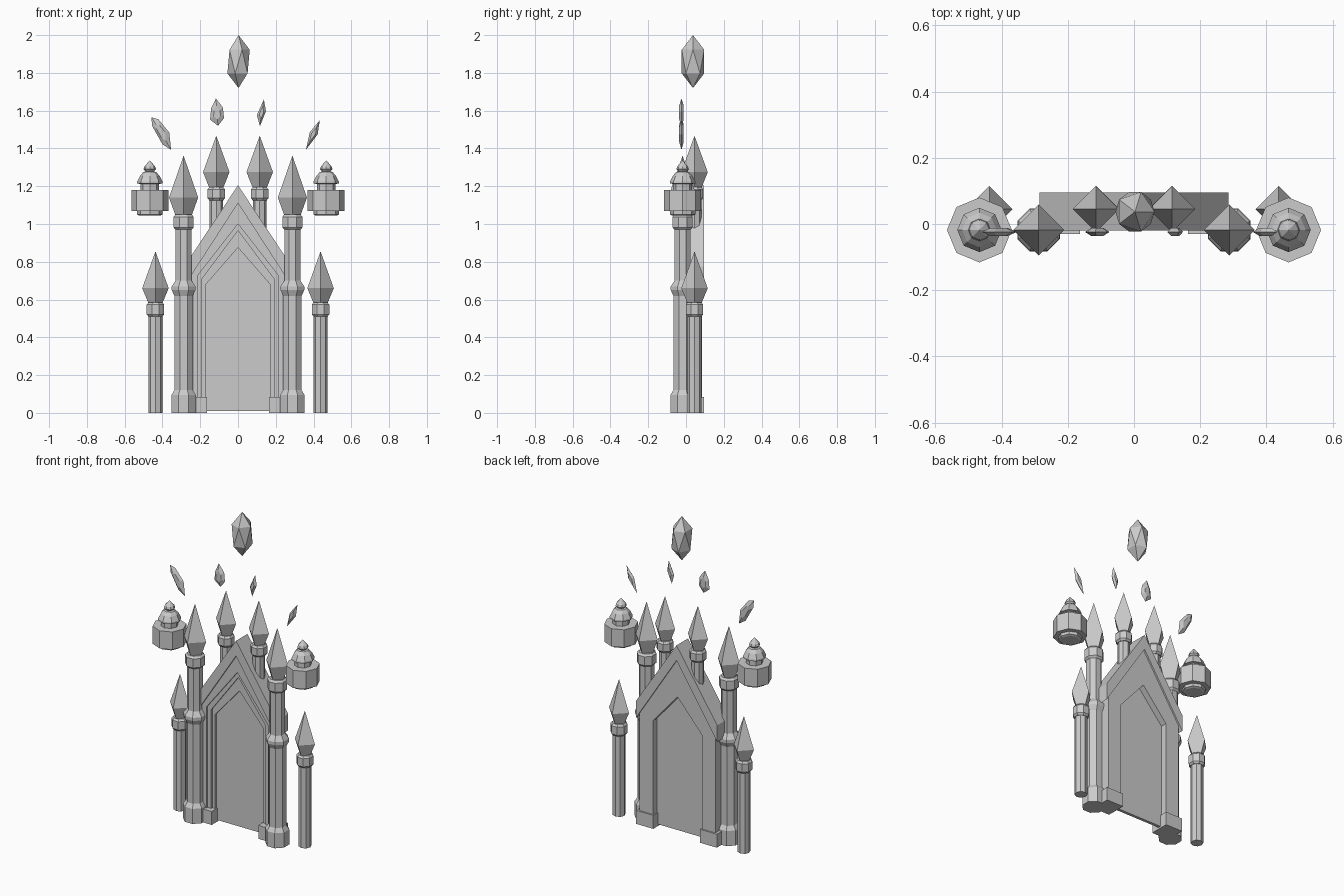
import bpy, bmesh
from math import sin, cos, pi
from mathutils import Vector

if "Cube" in bpy.data.objects:
    bpy.data.objects.remove(bpy.data.objects["Cube"])


def finish(bm, name):
    bmesh.ops.recalc_face_normals(bm, faces=bm.faces)
    me = bpy.data.meshes.new(name)
    bm.to_mesh(me)
    bm.free()
    ob = bpy.data.objects.new(name, me)
    bpy.context.collection.objects.link(ob)
    return ob


def lathe(name, x, y, profile, sides=8, phase=0.0):
    """Faceted turned solid from (radius, z) points."""
    bm = bmesh.new()
    rings = []
    for r, z in profile:
        if r == 0:
            rings.append([bm.verts.new((x, y, z))])
        else:
            rings.append([bm.verts.new((x + r * cos(phase + 2 * pi * i / sides),
                                        y + r * sin(phase + 2 * pi * i / sides), z))
                          for i in range(sides)])
    for a, b in zip(rings, rings[1:]):
        for i in range(sides):
            j = (i + 1) % sides
            if len(b) == 1:
                bm.faces.new((a[i], a[j], b[0]))
            elif len(a) == 1:
                bm.faces.new((a[0], b[j], b[i]))
            else:
                bm.faces.new((a[i], a[j], b[j], b[i]))
    for ring in (rings[0], rings[-1]):
        if len(ring) > 1:
            bm.faces.new(ring)
    return finish(bm, name)


def extrude(name, outline, y0, y1):
    """Solid from an (x, z) outline between two depths."""
    bm = bmesh.new()
    f = bm.faces.new([bm.verts.new((x, y0, z)) for x, z in outline])
    geo = bmesh.ops.extrude_face_region(bm, geom=[f])["geom"]
    vs = [v for v in geo if isinstance(v, bmesh.types.BMVert)]
    bmesh.ops.translate(bm, verts=vs, vec=(0, y1 - y0, 0))
    return finish(bm, name)


def arch(w, shoulder, apex, z0=0.0):
    return [(-w, z0), (-w, shoulder), (0, apex), (w, shoulder), (w, z0)]


# gable roof, stepped arch frames and door panel
extrude("gable_roof", [(-.285, .775), (0, 1.205), (.285, .775),
                       (.285, .67), (0, 1.11), (-.285, .67)], -.02, .095)
steps = [((.265, .715, 1.12), (.215, .725, 1.0), -.008, .085),
         ((.22, .73, 1.01), (.19, .71, .965), .003, .085),
         ((.195, .715, .97), (.17, .68, .875), .014, .085)]
for i, (outer, inner, y0, y1) in enumerate(steps):
    extrude(f"arch_frame_{i + 1}", arch(*outer) + arch(*inner)[::-1], y0, y1)
extrude("door_panel", arch(.175, .685, .882, .01), .026, .045)

# profiles shared by the pillars
F = pi / 8
column = [(.070, 0), (.070, .095), (.053, .12), (.053, .62), (.068, .65),
          (.068, .67), (.046, .70), (.046, .98)]


def finial(name, x, y, z, r, base, wide, top, collar_r):
    """Octagonal collar with a four-sided spearhead on top."""
    lathe(name + "_collar", x, y, [(collar_r * .8, z), (collar_r, z + .012),
                                   (collar_r, base - .012), (collar_r * .8, base)], 8, F)
    lathe(name + "_spire", x, y, [(collar_r * .75, base - .003), (r, wide), (0, top)], 4)


for s, side in ((-1, "left"), (1, "right")):
    # frame foot
    a, b = s * .163, s * .282
    extrude(f"frame_foot_{side}", [(a, 0), (b, 0), (b, .085), (a, .085)], -.03, .095)
    # main column
    lathe(f"column_{side}", s * .288, -.018, column, 8, F)
    finial(f"column_{side}", s * .288, -.018, .97, .077, 1.05, 1.14, 1.362, .058)
    # roof pinnacle
    lathe(f"pinnacle_shaft_{side}", s * .115, .045, [(.036, .88), (.036, 1.14)], 8)
    finial(f"pinnacle_{side}", s * .115, .045, 1.125, .070, 1.195, 1.275, 1.467, .050)
    # outer post
    lathe(f"post_shaft_{side}", s * .437, .045, [(.037, 0), (.037, .52)], 8)
    finial(f"post_{side}", s * .437, .045, .51, .070, .585, .66, .855, .050)
    # floating lantern
    lx, ly = s * .467, -.018
    lathe(f"lantern_body_{side}", lx, ly, [(.098, 1.068), (.098, 1.18)], 8)
    lathe(f"lantern_base_{side}", lx, ly, [(.055, 1.045), (.068, 1.05), (.068, 1.07)], 8)
    lathe(f"lantern_cap_{side}", lx, ly,
          [(.066, 1.175), (.05, 1.18), (.05, 1.212), (.067, 1.215), (.067, 1.225),
           (.052, 1.255), (.034, 1.275), (.022, 1.278), (.033, 1.29),
           (.028, 1.305), (0, 1.337)], 8)

# large crystal: stretched icosahedron
bm = bmesh.new()
bmesh.ops.create_icosphere(bm, subdivisions=1, radius=1)
for v in bm.verts:
    v.co = Vector((.003 + v.co.x * .066, .037 + v.co.y * .070, 1.86 + v.co.z * .14))
finish(bm, "large_crystal")

# thin crystal shards: outline tapering to smaller faces front and back
shards = [[(-.117, 1.665), (-.08, 1.617), (-.074, 1.56), (-.106, 1.52), (-.148, 1.553), (-.142, 1.612)],
          [(.137, 1.66), (.148, 1.597), (.116, 1.518), (.1, 1.576)],
          [(-.459, 1.565), (-.422, 1.555), (-.364, 1.485), (-.354, 1.392), (-.4, 1.422), (-.454, 1.518)],
          [(.433, 1.55), (.422, 1.475), (.359, 1.392), (.38, 1.486)]]
for n, pts in enumerate(shards):
    cx = sum(p[0] for p in pts) / len(pts)
    cz = sum(p[1] for p in pts) / len(pts)
    bm = bmesh.new()
    rings = [[bm.verts.new((cx + (x - cx) * k, -.024 + dy, cz + (z - cz) * k)) for x, z in pts]
             for dy, k in ((-.012, .5), (0, 1), (.012, .5))]
    for a, b in zip(rings, rings[1:]):
        for i in range(len(pts)):
            j = (i + 1) % len(pts)
            bm.faces.new((a[i], a[j], b[j], b[i]))
    bm.faces.new(rings[0])
    bm.faces.new(rings[-1])
    finish(bm, f"crystal_shard_{n + 1}")
